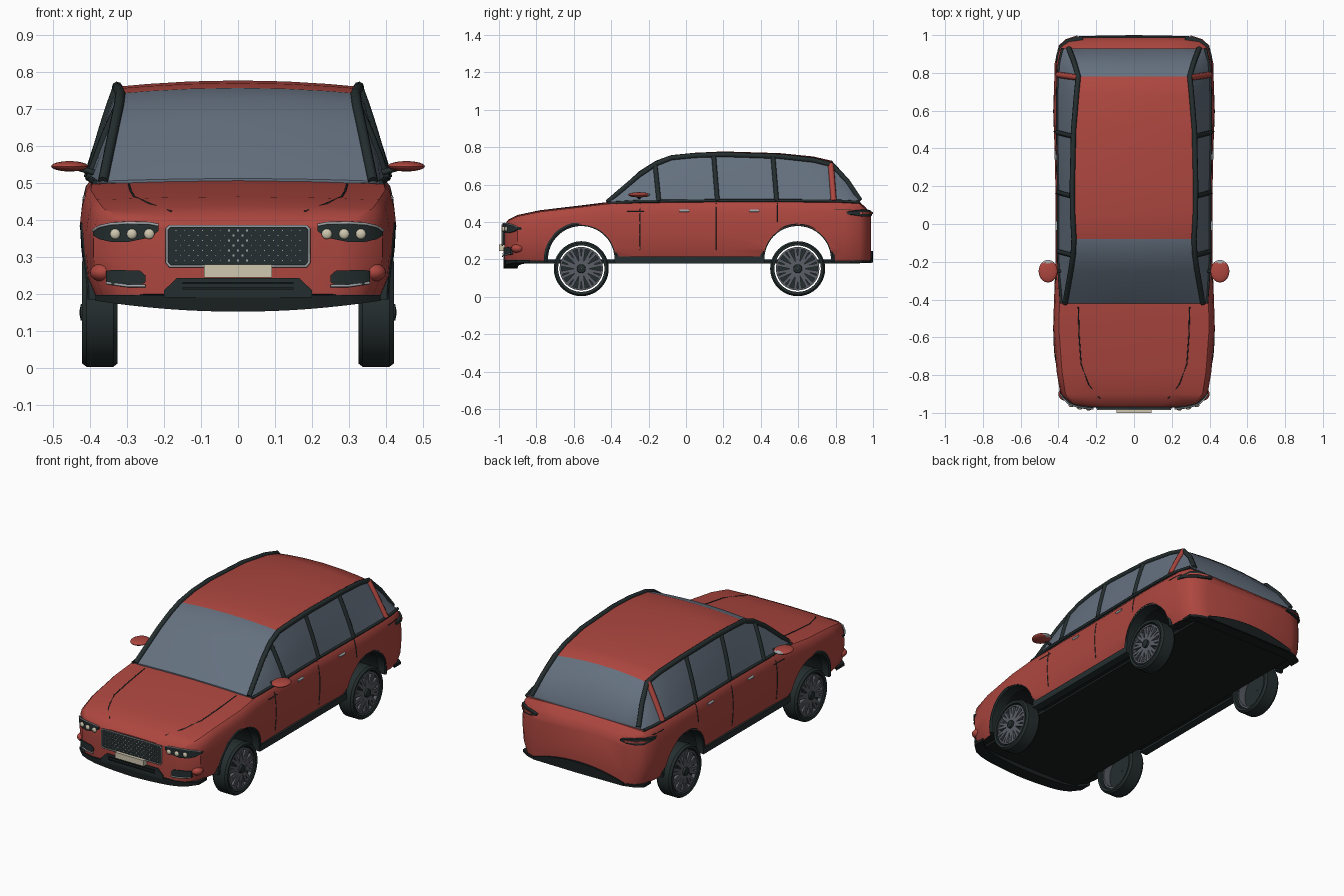
import bpy, bmesh, math
from mathutils import Matrix, Vector
from mathutils.bvhtree import BVHTree

if "Cube" in bpy.data.objects:
    bpy.data.objects.remove(bpy.data.objects["Cube"], do_unlink=True)


def material(name, r, g, b):
    m = bpy.data.materials.new(name)
    m.use_nodes = True
    m.diffuse_color = (r, g, b, 1)
    m.node_tree.nodes["Principled BSDF"].inputs["Base Color"].default_value = (r, g, b, 1)
    return m


RED = material("red paint", .42, .062, .05)
GLASS = material("tinted glass", .13, .165, .215)
TRIM = material("dark trim", .018, .027, .028)
BLACK = material("underside black", .01, .014, .015)
CHROME = material("satin chrome", .36, .38, .4)
RIM = material("rim grey", .1, .11, .13)
CREAM = material("cream", .62, .57, .43)


def shade(ob, angle=35):
    bpy.ops.object.select_all(action='DESELECT')
    ob.select_set(True)
    bpy.context.view_layer.objects.active = ob
    bpy.ops.object.shade_smooth_by_angle(angle=math.radians(angle))


def build(name, bm, mats, rule=None):
    bmesh.ops.recalc_face_normals(bm, faces=bm.faces)
    bm.normal_update()
    if rule:
        for f in bm.faces:
            f.material_index = rule(f.calc_center_median(), f.normal)
    me = bpy.data.meshes.new(name)
    bm.to_mesh(me)
    bm.free()
    ob = bpy.data.objects.new(name, me)
    bpy.context.collection.objects.link(ob)
    for m in mats:
        me.materials.append(m)
    shade(ob)
    return ob


def loft(name, rings, mats, rule=None, loop=False):
    bm = bmesh.new()
    vs = [[bm.verts.new(p) for p in ring] for ring in rings]
    n = len(vs[0])
    pairs = list(zip(vs, vs[1:])) + ([(vs[-1], vs[0])] if loop else [])
    for a, b in pairs:
        for i in range(n):
            j = (i + 1) % n
            bm.faces.new((a[i], a[j], b[j], b[i]))
    if not loop:
        bm.faces.new(vs[0])
        bm.faces.new(vs[-1])
    return build(name, bm, mats, rule)


def boxes(name, matrices, mat):
    bm = bmesh.new()
    for m in matrices:
        bmesh.ops.create_cube(bm, size=1, matrix=m)
    return build(name, bm, [mat])


def box(loc, size):
    return Matrix.Translation(loc) @ Matrix.Diagonal((*size, 1))


def balls(name, spots, size, mats, rule=None):
    bm = bmesh.new()
    for p in spots:
        bmesh.ops.create_uvsphere(bm, u_segments=20, v_segments=12, radius=1, matrix=box(p, size))
    return build(name, bm, mats, rule)


def tube(name, pts, radius, mat, cyclic=False):
    cu = bpy.data.curves.new(name, 'CURVE')
    cu.dimensions = '3D'
    cu.bevel_depth = radius
    cu.bevel_resolution = 2
    cu.use_fill_caps = True
    s = cu.splines.new('POLY')
    s.points.add(len(pts) - 1)
    for p, q in zip(s.points, pts):
        p.co = (*q, 1)
    s.use_cyclic_u = cyclic
    cu.materials.append(mat)
    ob = bpy.data.objects.new(name, cu)
    bpy.context.collection.objects.link(ob)


def interp(table, t):
    # Linear lookup of all columns in a table keyed by its first column
    if t <= table[0][0]:
        return table[0][1:]
    for a, b in zip(table, table[1:]):
        if t <= b[0]:
            k = (t - a[0]) / (b[0] - a[0])
            return [u + (v - u) * k for u, v in zip(a[1:], b[1:])]
    return table[-1][1:]


def mirrored(half):
    return half + [(-x, y, z) for x, y, z in reversed(half) if x > 0]


# Lower body: y, half width, bottom, top
STATIONS = [(-.97, .27, .2, .385), (-.95, .34, .19, .41), (-.9, .39, .19, .435),
            (-.78, .41, .19, .46), (-.55, .428, .19, .487), (-.42, .424, .19, .503),
            (-.2, .416, .19, .512), (.2, .416, .19, .515), (.6, .426, .19, .515),
            (.85, .42, .19, .512), (.93, .402, .19, .503), (.965, .37, .19, .47), (.988, .3, .19, .43)]
PROFILE = [(0, 0), (.93, 0), (.985, .2), (1, .45), (1, .65), (.985, .82), (.965, .93), (.93, .98), (.5, 1), (0, 1.01)]
rings = [mirrored([(w * fx, y, lo + (hi - lo) * fz) for fx, fz in PROFILE]) for y, w, lo, hi in STATIONS]
body = loft("body", rings, [RED, BLACK], lambda c, n: int(n.z < -.7 and c.z < .25))
tree = BVHTree.FromPolygons([v.co for v in body.data.vertices], [p.vertices for p in body.data.polygons])

# Wheel openings cut through the body
AXLES = {"front": -.56, "rear": .597}
for y in AXLES.values():
    bm = bmesh.new()
    turn = Matrix.Translation((0, y, .2)) @ Matrix.Rotation(math.pi / 2, 4, 'Y')
    bmesh.ops.create_cone(bm, cap_ends=True, segments=48, radius1=.184, radius2=.184, depth=1.2, matrix=turn)
    cutter = build("arch_cutter", bm, [RED, BLACK], lambda c, n: 1)
    mod = body.modifiers.new("arch", 'BOOLEAN')
    mod.operation = 'DIFFERENCE'
    mod.object = cutter
    bpy.context.view_layer.update()
    cut = bpy.data.meshes.new_from_object(body.evaluated_get(bpy.context.evaluated_depsgraph_get()))
    body.modifiers.clear()
    body.data = cut
    bpy.data.objects.remove(cutter, do_unlink=True)
shade(body)

# Cabin: y, belt x, belt z, roof edge x, roof edge z, roof centre z
CABIN = [(-.42, .385, .5, .365, .505, .512), (-.25, .397, .51, .335, .65, .672), (-.16, .4, .51, .322, .71, .728),
         (-.08, .4, .512, .318, .742, .757), (.05, .4, .513, .325, .755, .77), (.2, .4, .514, .327, .76, .777),
         (.5, .405, .514, .32, .75, .768), (.68, .405, .513, .305, .73, .75), (.78, .402, .512, .295, .705, .727),
         (.86, .395, .51, .318, .62, .64), (.93, .378, .505, .345, .515, .522)]


def side(y, t):
    bx, bz, ex, ez, _ = interp(CABIN, y)
    bulge = .35 * (ez - bz) * t * (1 - t) * .2
    return (bx + (ex - bx) * t + bulge, y, bz + (ez - bz) * t)


rings = []
for y, bx, bz, ex, ez, top in CABIN:
    half = [side(y, t) for t in (0, .33, .67, 1)]
    half += [(ex * k, y, top - (top - ez) * k * k) for k in (.75, .4, 0)]
    rings.append(mirrored(half))
loft("cabin", rings, [GLASS, RED], lambda c, n: int(-.08 < c.y < .78 and n.z > .6))


def flip(pts, s):
    return [(s * x, y, z) for x, y, z in pts]


def drape(pts, direction):
    # Project points onto the body surface
    return [tree.ray_cast(Vector(p), Vector(direction))[0] for p in pts]


def steps(a, b, n=8):
    return [a + (b - a) * i / n for i in range(n + 1)]


SIDES = {"left": 1, "right": -1}
for label, s in SIDES.items():
    # Window frames and pillars
    tube(label + "_roof_rail", flip([side(y, 1) for y, *_ in CABIN], s), .014, TRIM)
    tube(label + "_belt_trim", flip([side(y, 0) for y in steps(-.42, .93, 16)], s), .008, TRIM)
    for i, y in enumerate((-.155, .158, .475)):
        tube(f"{label}_pillar_{i + 1}", flip([side(y + .01 - .02 * t, t) for t in steps(0, 1, 6)], s), .013, TRIM)
    tube(label + "_rear_pillar", flip([side(.79 - .015 * t, t) for t in steps(0, 1, 6)], s), .016, RED)

    # Panel seams and door handles
    for i, (y, lo) in enumerate(((-.245, .25), (.16, .25), (.49, .4))):
        seam = drape([(1, y, z) for z in steps(lo, .5)], (-1, 0, 0))
        tube(f"{label}_door_seam_{i + 1}", flip(seam, s), .0025, TRIM)
    for i, (y, z) in enumerate(((-.27, .455), (.84, .468))):
        crease = drape([(1, v, z) for v in steps(y - .045, y + .045, 4)], (-1, 0, 0))
        tube(f"{label}_side_mark_{i + 1}", flip(crease, s), .0025, TRIM)
    for i, y in enumerate((-.01, .365)):
        grip = drape([(1, y + d, .46) for d in (-.025, 0, .025)], (-1, 0, 0))
        tube(f"{label}_handle_{i + 1}", flip(grip, s), .007, CHROME)
    line = [(.295, -.44), (.29, -.6), (.28, -.74), (.24, -.85), (.18, -.925)]
    tube(label + "_hood_seam", flip(drape([(x, y, 1) for x, y in line], (0, 0, -1)), s), .003, TRIM)

    # Mirror and sill
    balls(label + "_mirror", [(s * .455, -.25, .545)], (.05, .06, .014), [RED, CHROME], lambda c, n: int(c.y > -.207))
    tube(label + "_mirror_arm", flip([(.38, -.25, .525), (.43, -.25, .54)], s), .008, TRIM)
    boxes(label + "_sill", [box((s * .385, .02, .197), (.046, .8, .036))], TRIM)

    for end, y in AXLES.items():
        # Arch trim
        rings = []
        for a in steps(-.08, math.pi + .08, 28):
            c, d = math.cos(a), math.sin(a)
            edge = .402 + .02 * max(d, 0)
            rings.append([(s * x, y + r * c, .2 + r * d) for x, r in
                          ((.36, .178), (edge, .178), (edge + .005, .188), (edge, .2), (.36, .2))])
        loft(f"{label}_{end}_arch", rings, [TRIM])

        # Wheel: tyre, rim ring, spokes and hub
        def lathe(part, profile, mat):
            turns = [2 * math.pi * i / 40 for i in range(40)]
            loft(f"{label}_{end}_{part}", [[(s * (.373 + x), y + r * math.cos(a), .15 + r * math.sin(a))
                 for x, r in profile] for a in turns], [mat], loop=True)

        lathe("tyre", [(-.045, .124), (-.048, .138), (-.036, .147), (.036, .147), (.048, .138), (.045, .124)], TRIM)
        lathe("rim", [(-.03, .106), (-.03, .116), (.042, .116), (.042, .106)], RIM)
        lathe("rim_back", [(.012, .004), (.012, .108), (.022, .108), (.022, .004)], TRIM)
        lathe("hub", [(.02, .002), (.02, .026), (.052, .022), (.056, .002)], TRIM)
        spokes = []
        for i in range(10):
            for d in (-.12, .12):
                turn = Matrix.Rotation(i * math.pi / 5 + d, 4, 'X')
                spokes.append(Matrix.Translation((s * .403, y, .15)) @ turn @ box((0, 0, .064), (.02, .016, .094)))
        boxes(f"{label}_{end}_spokes", spokes, RIM)

boxes("floor", [box((0, 0, .188), (.66, 1.86, .02))], BLACK)


# Nose and tail outlines in plan, as distance from the centre
def nose(x):
    return interp([(0, .972), (.27, .967), (.34, .947), (.39, .9), (.41, .8)], abs(x))[0]


def tail(x):
    return interp([(0, .99), (.3, .985), (.37, .962), (.4, .93), (.42, .85)], abs(x))[0]


def strip(name, cols, mat, plan=nose, off=.008, depth=.03):
    f = -1 if plan is nose else 1
    loft(name, [[(x, f * (plan(x) + off), lo), (x, f * (plan(x) + off), hi),
                 (x, f * (plan(x) - depth), hi), (x, f * (plan(x) - depth), lo)] for x, lo, hi in cols], [mat])


# Grille with frame and studs
strip("grille", [(-.19, .278, .38), (0, .278, .384), (.19, .278, .38)], TRIM, off=.01)
frame = [(-.192, .285), (-.184, .275), (.184, .275), (.192, .285), (.192, .375), (.184, .383), (-.184, .383), (-.192, .375)]
tube("grille_frame", [(x, -.982, z) for x, z in frame], .004, CHROME, cyclic=True)
studs = [(-.168 + .024 * i + .012 * (row % 2), -.983, .29 + .0135 * row)
         for row in range(7) for i in range(15 - row % 2)]
boxes("grille_studs", [box(p, (.005, .005, .005)) for p in studs], CHROME)
boxes("number_plate", [box((0, -.985, .262), (.184, .03, .034))], CREAM)

# Lower intake and front lip
strip("intake", [(-.2, .19, .21), (-.165, .19, .243), (.165, .19, .243), (.2, .19, .21)], TRIM)
for i, z in enumerate((.215, .23)):
    boxes(f"intake_slat_{i + 1}", [box((0, -.981, z), (.3, .006, .005))], BLACK)
strip("front_lip", [(x, .152 + .2 * x * x, .197) for x in steps(-.385, .385, 16)], BLACK, off=.003, depth=.07)
strip("rear_valance", [(x, .183, .2 + .045 * (1 - (x / .29) ** 2)) for x in steps(-.29, .29, 12)], BLACK, tail, off=.01)
strip("rear_lip", [(x, .18, .195) for x in steps(-.39, .39, 16)], BLACK, tail, off=.002, depth=.06)

HEADLIGHT = [(.215, .37, .383), (.24, .352, .388), (.3, .34, .389), (.345, .341, .386), (.375, .348, .379), (.392, .358, .368)]
for label, s in SIDES.items():
    # Lamps, fog recess and tail lamp
    strip(label + "_headlight", [(s * x, a, b) for x, a, b in HEADLIGHT], TRIM, off=.012, depth=.05)
    tube(label + "_brow", [(s * x, -nose(x) - .01, b + .003) for x, a, b in HEADLIGHT], .004, CHROME)
    balls(label + "_lamps", [(s * x, -nose(x) - .012, .362) for x in (.24, .287, .332)], (.014, .008, .014), [CREAM])
    strip(label + "_fog_recess", [(s * x, a, b) for x, a, b in
          ((.25, .232, .25), (.265, .223, .263), (.34, .223, .265), (.357, .228, .262))], TRIM)
    tube(label + "_fog_trim", [(s * x, -nose(x) - .01, z) for x, z in ((.25, .222), (.3, .222), (.355, .23))], .004, CHROME)
    balls(label + "_bumper_pod", [(s * .365, -.9, .258)], (.035, .035, .025), [RED])
    tail_cols = ((.27, .442, .448), (.31, .432, .458), (.36, .428, .466), (.395, .43, .465), (.412, .44, .455))
    strip(label + "_tail_lamp", [(s * x, a, b) for x, a, b in tail_cols], TRIM, tail, off=.01, depth=.05)
    strip(label + "_tail_lens", [(s * x, .442, .452) for x in (.3, .36, .4)], RED, tail, off=.014, depth=.02)
